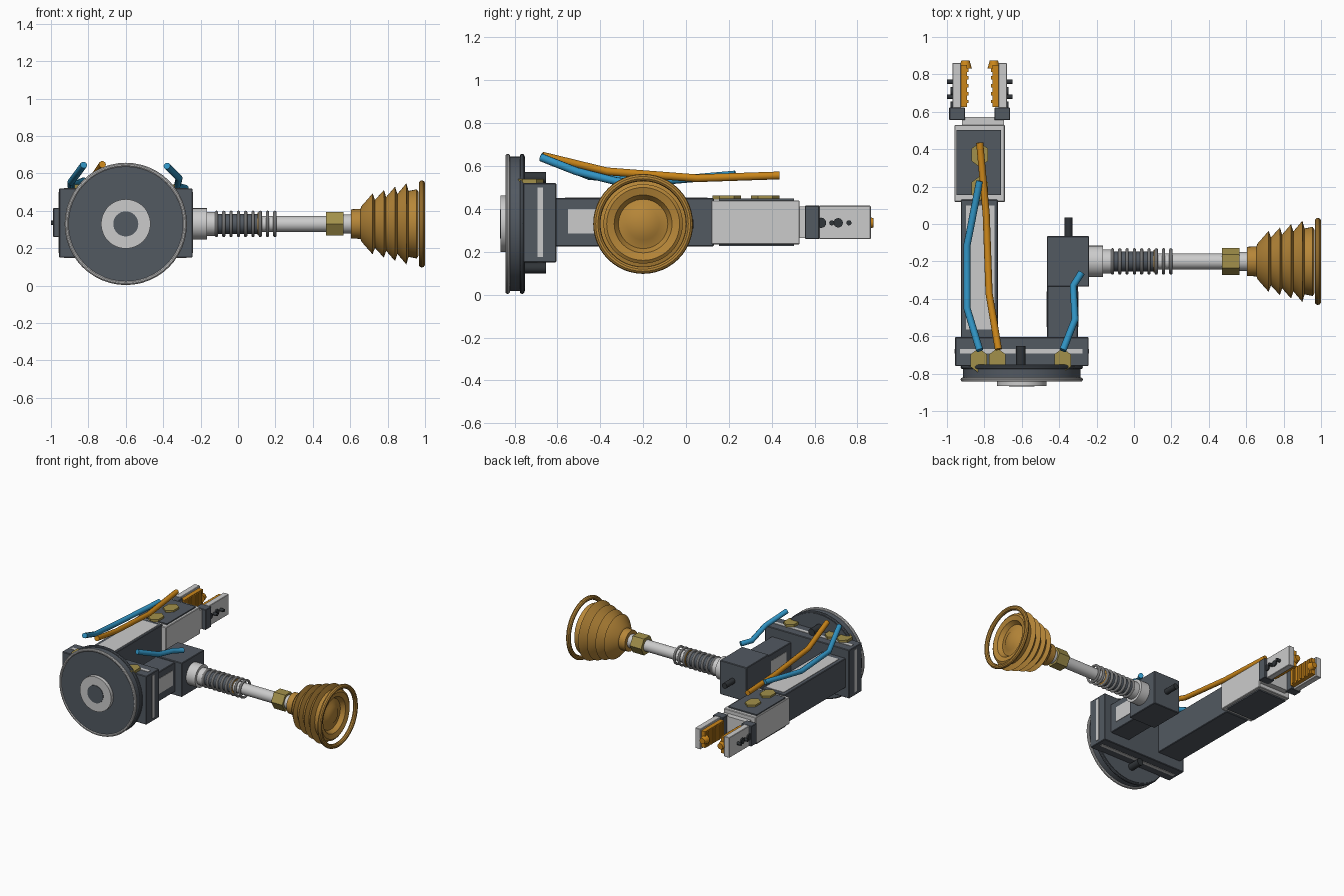
import bpy, bmesh, math
from math import pi, cos, sin

if "Cube" in bpy.data.objects:
    bpy.data.objects.remove(bpy.data.objects["Cube"])


def mat(name, rgb):
    m = bpy.data.materials.new(name)
    m.diffuse_color = (*rgb, 1)
    m.use_nodes = True
    m.node_tree.nodes["Principled BSDF"].inputs["Base Color"].default_value = m.diffuse_color
    return m


DARK = mat("dark_metal", (0.085, 0.1, 0.12))
BLACK = mat("black_metal", (0.03, 0.035, 0.04))
ORANGE = mat("orange", (0.6, 0.24, 0.01))
AMBER = mat("amber_rubber", (0.47, 0.24, 0.04))
BRASS = mat("brass", (0.36, 0.28, 0.07))
BLUE = mat("blue_hose", (0.03, 0.29, 0.54))
ROT = {'x': (0, pi / 2, 0), 'y': (-pi / 2, 0, 0), 'z': (0, 0, 0)}


def finish(o, name, m, smooth=False):
    o.name = name
    if m:
        o.data.materials.append(m)
    if smooth:
        bpy.ops.object.shade_smooth_by_angle(angle=math.radians(35))
    return o


def box(name, x, y, z, m=None, bevel=0.0):
    bpy.ops.mesh.primitive_cube_add(size=1, location=[sum(r) / 2 for r in (x, y, z)])
    o = bpy.context.object
    o.scale = [r[1] - r[0] for r in (x, y, z)]
    bpy.ops.object.transform_apply(location=False, rotation=False)
    if bevel:
        b = o.modifiers.new("bevel", 'BEVEL')
        b.width, b.segments = bevel, 1
    return finish(o, name, m)


def rod(name, axis, a, b, centre, r, m=None, sides=32, r2=None):
    """Cylinder or cone from a to b along an axis; centre holds the other two coordinates."""
    loc = list(centre)
    loc.insert('xyz'.index(axis), (a + b) / 2)
    bpy.ops.mesh.primitive_cone_add(vertices=sides, radius1=r, radius2=r if r2 is None else r2,
                                    depth=b - a, location=loc, rotation=ROT[axis])
    return finish(bpy.context.object, name, m, sides > 8)


def ring(name, axis, loc, r, minor, m=None):
    bpy.ops.mesh.primitive_torus_add(major_radius=r, minor_radius=minor, major_segments=48,
                                     minor_segments=10, location=loc, rotation=ROT[axis])
    return finish(bpy.context.object, name, m, True)


def lathe_x(name, profile, y, z, m, n=48):
    bm = bmesh.new()
    loops = [[bm.verts.new((px, y + r * cos(2 * pi * i / n), z + r * sin(2 * pi * i / n)))
              for i in range(n)] for px, r in profile]
    for a, b in zip(loops, loops[1:]):
        for i in range(n):
            bm.faces.new((a[i], a[(i + 1) % n], b[(i + 1) % n], b[i]))
    bm.faces.new(loops[0])
    bm.faces.new(loops[-1])
    bmesh.ops.recalc_face_normals(bm, faces=bm.faces)
    me = bpy.data.meshes.new(name)
    bm.to_mesh(me)
    bm.free()
    o = bpy.data.objects.new(name, me)
    bpy.context.collection.objects.link(o)
    bpy.ops.object.select_all(action='DESELECT')
    o.select_set(True)
    bpy.context.view_layer.objects.active = o
    return finish(o, name, m, True)


def hose(name, pts, m, r=0.019):
    c = bpy.data.curves.new(name, 'CURVE')
    c.dimensions = '3D'
    c.bevel_depth, c.bevel_resolution, c.use_fill_caps = r, 3, True
    s = c.splines.new('POLY')
    s.points.add(len(pts) - 1)
    for p, co in zip(s.points, pts):
        p.co = (*co, 1)
    o = bpy.data.objects.new(name, c)
    bpy.context.collection.objects.link(o)
    c.materials.append(m)


ZC = 0.33      # height of the main axes

# Mounting disc with rims and hub
rod("flange_disc", 'y', -0.838, -0.75, (-0.6, ZC), 0.314, DARK, 64)
ring("flange_front_rim", 'y', (-0.6, -0.832, ZC), 0.316, 0.011)
ring("flange_back_rim", 'y', (-0.6, -0.765, ZC), 0.316, 0.011, DARK)
rod("hub", 'y', -0.865, -0.83, (-0.6, ZC), 0.132, None, 48)
rod("hub_centre", 'y', -0.868, -0.83, (-0.6, ZC), 0.067, DARK)

# Cross block, inlaid band and locating pins
box("cross_block", (-0.957, -0.243), (-0.76, -0.605), (0.15, 0.52), DARK, 0.004)
box("block_band_wide", (-0.93, -0.275), (-0.693, -0.667), (0.147, 0.523))
box("block_band_tall", (-0.96, -0.24), (-0.693, -0.667), (0.175, 0.5))
for i, z in enumerate((0.546, 0.124)):
    rod(f"locating_pin_{i}", 'y', -0.76, -0.653, (-0.605, z), 0.026, BLACK, 20)

# Suction side: arm, elbow, shaft
box("suction_arm", (-0.465, -0.3), (-0.61, -0.32), (0.225, 0.45), DARK, 0.004)
box("suction_arm_panel", (-0.467, -0.297), (-0.55, -0.36), (0.285, 0.4))
box("elbow_block", (-0.466, -0.24), (-0.335, -0.065), (0.2, 0.46), DARK, 0.004)
rod("elbow_pin", 'y', -0.08, 0.036, (-0.35, ZC), 0.021, BLACK, 20)
AX = (-0.2, ZC)
rod("shaft_sleeve", 'x', -0.245, -0.165, AX, 0.084)
rod("shaft_step", 'x', -0.17, -0.12, AX, 0.064)
rod("spring_core", 'x', -0.12, 0.11, AX, 0.053, DARK)
rod("core_washer", 'x', 0.105, 0.123, AX, 0.06, AMBER)
for i in range(9):
    ring(f"spring_coil_{i}", 'x', (-0.115 + 0.039 * i, *AX), 0.062, 0.009)
rod("plunger_rod", 'x', 0.1, 0.48, AX, 0.042)
rod("hex_nut", 'x', 0.47, 0.565, AX, 0.072, BRASS, 6)
rod("nut_collar", 'x', 0.56, 0.61, AX, 0.05)

# Bellows cup: pleats, recessed mouth and rim
profile = [(0.603, 0.078), (0.655, 0.08), (0.66, 0.095)]
for i in range(4):
    profile += [(0.72 + 0.06 * i, 0.163 + 0.018 * i), (0.732 + 0.06 * i, 0.128 + 0.016 * i)]
profile += [(0.955, 0.185), (0.965, 0.17), (0.955, 0.135), (0.925, 0.115),
            (0.935, 0.075), (0.945, 0.06), (0.95, 0.01)]
lathe_x("bellows_cup", profile, *AX, AMBER)
ring("bellows_rim", 'x', (0.983, *AX), 0.216, 0.017, AMBER)

# Gripper side: arm and actuator
GX = -0.825
box("gripper_arm", (-0.925, -0.728), (-0.61, 0.13), (0.225, 0.45), DARK, 0.004)
box("gripper_arm_panel", (-0.897, -0.745), (-0.565, 0.1), (0.3, 0.453))
box("actuator_body", (-0.96, -0.69), (0.118, 0.53), (0.235, 0.44), None, 0.004)
box("actuator_top_plate", (-0.95, -0.71), (0.155, 0.503), (0.43, 0.449), DARK)
box("actuator_bottom_plate", (-0.95, -0.71), (0.155, 0.503), (0.226, 0.24), DARK)
box("actuator_neck", (-0.92, -0.695), (0.525, 0.572), (0.265, 0.41))

# Mirrored gripper fingers
for side, s in (("left", -1), ("right", 1)):
    def span(a, b):
        return tuple(sorted((GX + s * a, GX + s * b)))
    box(f"{side}_finger_base", span(0.078, 0.163), (0.555, 0.622), (0.26, 0.415), DARK, 0.003)
    box(f"{side}_finger", span(0.1, 0.145), (0.62, 0.862), (0.26, 0.415), None, 0.003)
    box(f"{side}_finger_pad", span(0.068, 0.1), (0.625, 0.85), (0.275, 0.4), ORANGE)
    for i in range(5):
        y = 0.655 + 0.042 * i
        box(f"{side}_pad_rib_{i}", span(0.06, 0.07), (y - 0.009, y + 0.009), (0.28, 0.395), ORANGE)
    rod(f"{side}_finger_tip", 'y', 0.832, 0.874, (GX + s * 0.076, ZC + 0.005), 0.034, ORANGE, 16, 0.022)
    for i, (y, r, d) in enumerate(((0.63, 0.024, 0.155), (0.71, 0.022, 0.155),
                                   (0.68, 0.012, 0.175), (0.76, 0.012, 0.175))):
        rod(f"{side}_finger_bolt_{i}", 'x', *span(0.12, d), (y, ZC + 0.005), r, BLACK, 16)

# Brass hose fittings on block and actuator
for i, (x, y, z) in enumerate(((-0.83, -0.73, 0.52), (-0.73, -0.73, 0.52), (-0.382, -0.73, 0.52),
                               (GX, 0.37, 0.443), (GX, 0.19, 0.443))):
    f = rod(f"hose_fitting_{i}", 'z', z, z + 0.02, (x, y), 0.06, BRASS, 6)
    f.scale = (0.85, 1.1, 1)

# Air hoses
hose("blue_gripper_hose", [(-0.825, -0.675, 0.645), (-0.893, -0.45, 0.553),
                           (-0.893, -0.115, 0.53), (-0.825, 0.23, 0.56)], BLUE)
hose("orange_gripper_hose", [(-0.725, -0.67, 0.648), (-0.775, -0.37, 0.575),
                             (-0.79, 0.05, 0.543), (-0.825, 0.435, 0.556)], ORANGE)
hose("blue_suction_hose", [(-0.38, -0.675, 0.64), (-0.315, -0.51, 0.575),
                           (-0.325, -0.33, 0.53), (-0.28, -0.26, 0.52)], BLUE)
